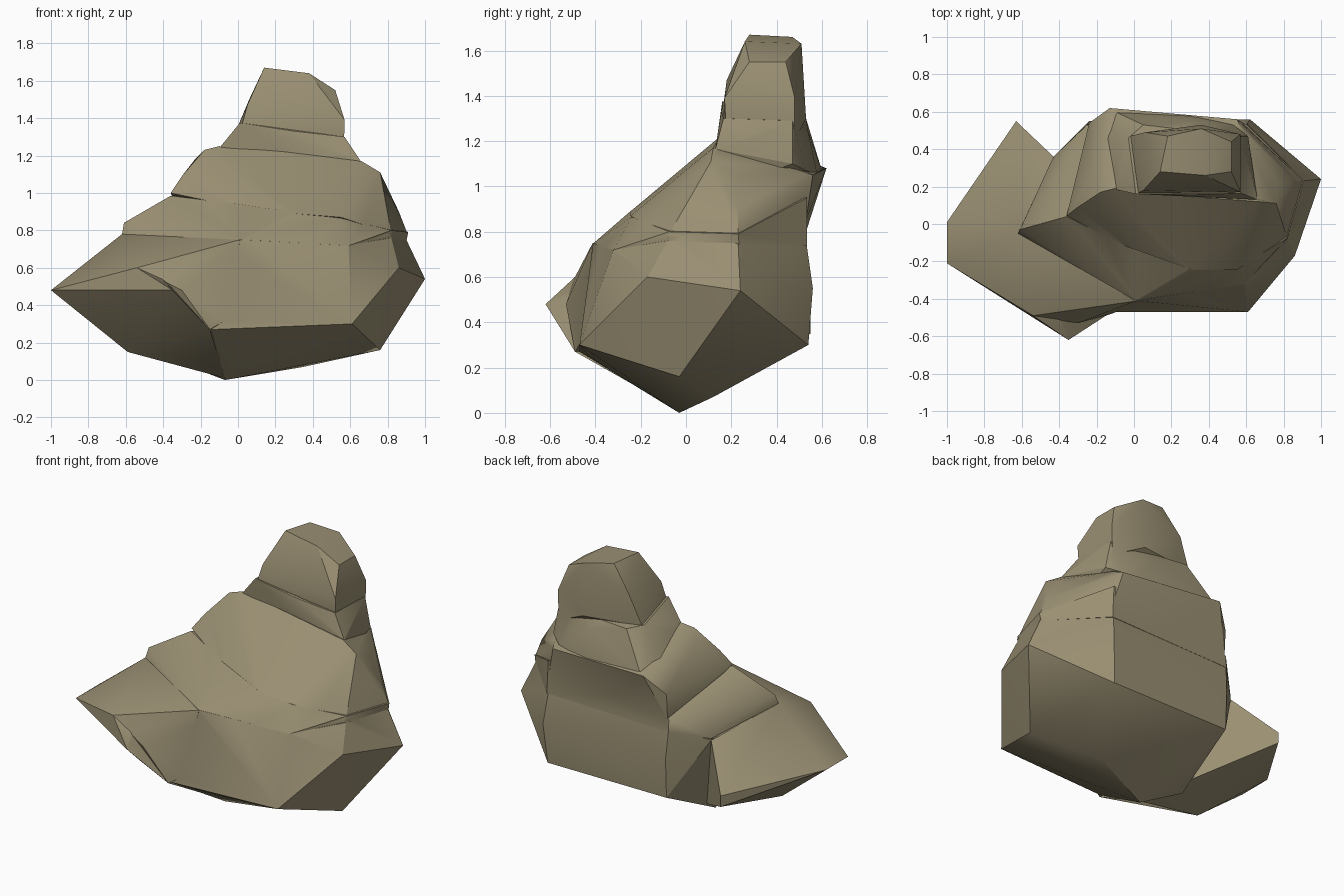
import bpy, bmesh
from math import radians

stone = bpy.data.materials.new("stone")
stone.diffuse_color = (0.32, 0.275, 0.17, 1)


def chunk(name, points):
    """Faceted block of stone: the convex hull of its corner points."""
    bm = bmesh.new()
    for p in points:
        bm.verts.new(p)
    r = bmesh.ops.convex_hull(bm, input=bm.verts[:])
    bmesh.ops.delete(bm, geom=[v for v in set(r["geom_interior"] + r["geom_unused"])
                               if isinstance(v, bmesh.types.BMVert)], context='VERTS')
    bmesh.ops.recalc_face_normals(bm, faces=bm.faces[:])
    me = bpy.data.meshes.new(name)
    bm.to_mesh(me)
    bm.free()
    me.materials.append(stone)
    ob = bpy.data.objects.new(name, me)
    bpy.context.collection.objects.link(ob)
    return ob


# wide base tapering to a blunt point underneath
base = chunk("rock", [
    (-.07, -.03, 0), (.35, .12, .07), (.76, -.03, .16), (-.28, .1, .08),
    (-.14, -.47, .27), (.1, -.43, .25), (.61, -.47, .30), (1, .24, .54),
    (.86, -.17, .60), (.59, -.32, .72), (.01, -.41, .75), (.6, .54, .30),
    (-.24, .54, .30), (.62, .56, .55), (-.24, .55, .55), (-.25, .53, .75),
    (-.43, .36, .65), (.9, .23, .75), (.6, .53, .76), (.82, -.08, .76)])

# spur jutting out to the left, and its shoulder against the base
spur = chunk("left_spur", [
    (-1, .01, .48), (-1, -.21, .48), (-.91, -.26, .48), (-.35, -.62, .48),
    (-.54, -.49, .60), (-.62, -.05, .78), (-.15, -.49, .27), (-.59, -.13, .15),
    (-.28, .0, .08), (-.07, -.03, .01), (-.43, .36, .65), (-.63, .55, .42),
    (-.63, .55, .35)])
shoulder = chunk("spur_shoulder", [
    (-.54, -.49, .60), (.01, -.412, .75), (-.62, -.05, .78), (-.15, -.49, .27),
    (-.3, 0, .3), (0, 0, .3), (0, 0, .7), (-.44, .34, .65), (-.3, -.53, .48),
    (-.05, -.455, .33)])

# middle tier
middle = chunk("middle_tier", [
    (-.61, -.03, .84), (-.62, -.05, .78), (-.36, .04, .985), (.01, -.41, .748),
    (.59, -.322, .718), (.55, -.24, .865), (.3, -.24, .895), (0, -.14, .94),
    (.82, -.075, .75), (.82, -.075, .80), (.90, .235, .74), (.91, .23, .79),
    (.61, .535, .74), (.6, .535, .95), (-.25, .535, .72), (-.25, .53, .8),
    (-.43, .36, .66), (-.44, .34, .71), (-.30, .28, .83)])

# upper tier with the ledge around the peak
upper = chunk("upper_tier", [
    (-.36, .045, 1.0), (-.30, .09, 1.09), (-.18, .17, 1.23), (-.1, .19, 1.25),
    (.25, .15, 1.22), (.66, .12, 1.17), (.76, .11, 1.11), (.77, .22, 1.05),
    (.55, -.245, .87), (.3, -.245, .89), (0, -.15, .925), (.82, -.08, .78),
    (.86, .23, .9), (.905, .23, .785), (.6, .53, .85), (.55, .56, 1.05),
    (-.13, .62, 1.08), (-.24, .54, .96), (-.24, .53, .8), (-.29, .29, .84),
    (-.23, .23, 1.18), (.58, .5, 1.07)])

# flared foot of the peak and the peak itself
foot = chunk("peak_foot", [
    (-.1, .185, 1.24), (-.15, .46, 1.12), (.01, .16, 1.375), (-.03, .46, 1.32),
    (.57, .165, 1.30), (.57, .47, 1.29), (.66, .13, 1.165), (.61, .47, 1.1),
    (-.1, .2, 1.0), (.6, .2, 1.0), (.3, .54, 1.24), (.3, .155, 1.33),
    (-.1, .6, 1.07), (.3, .58, 1.05), (.53, .53, 1.07), (.05, .53, 1.3)])
peak = chunk("peak", [
    (.14, .28, 1.67), (.18, .47, 1.66), (.36, .51, 1.63), (.38, .26, 1.64),
    (.52, .28, 1.55), (.52, .44, 1.55), (.57, .17, 1.39), (.57, .48, 1.39),
    (.565, .18, 1.2), (.565, .48, 1.2), (.05, .18, 1.47), (.06, .49, 1.5),
    (.02, .165, 1.36), (-.02, .47, 1.31), (.3, .17, 1.2), (.36, .53, 1.3)])

# fuse everything into one rock
parts = [spur, shoulder, middle, upper, foot, peak]
for p in parts:
    m = base.modifiers.new(p.name, 'BOOLEAN')
    m.operation, m.solver, m.object = 'UNION', 'EXACT', p
bpy.context.view_layer.objects.active = base
base.select_set(True)
for m in list(base.modifiers):
    bpy.ops.object.modifier_apply(modifier=m.name)
for p in parts:
    bpy.data.objects.remove(p)
bpy.ops.object.shade_smooth_by_angle(angle=radians(30))
